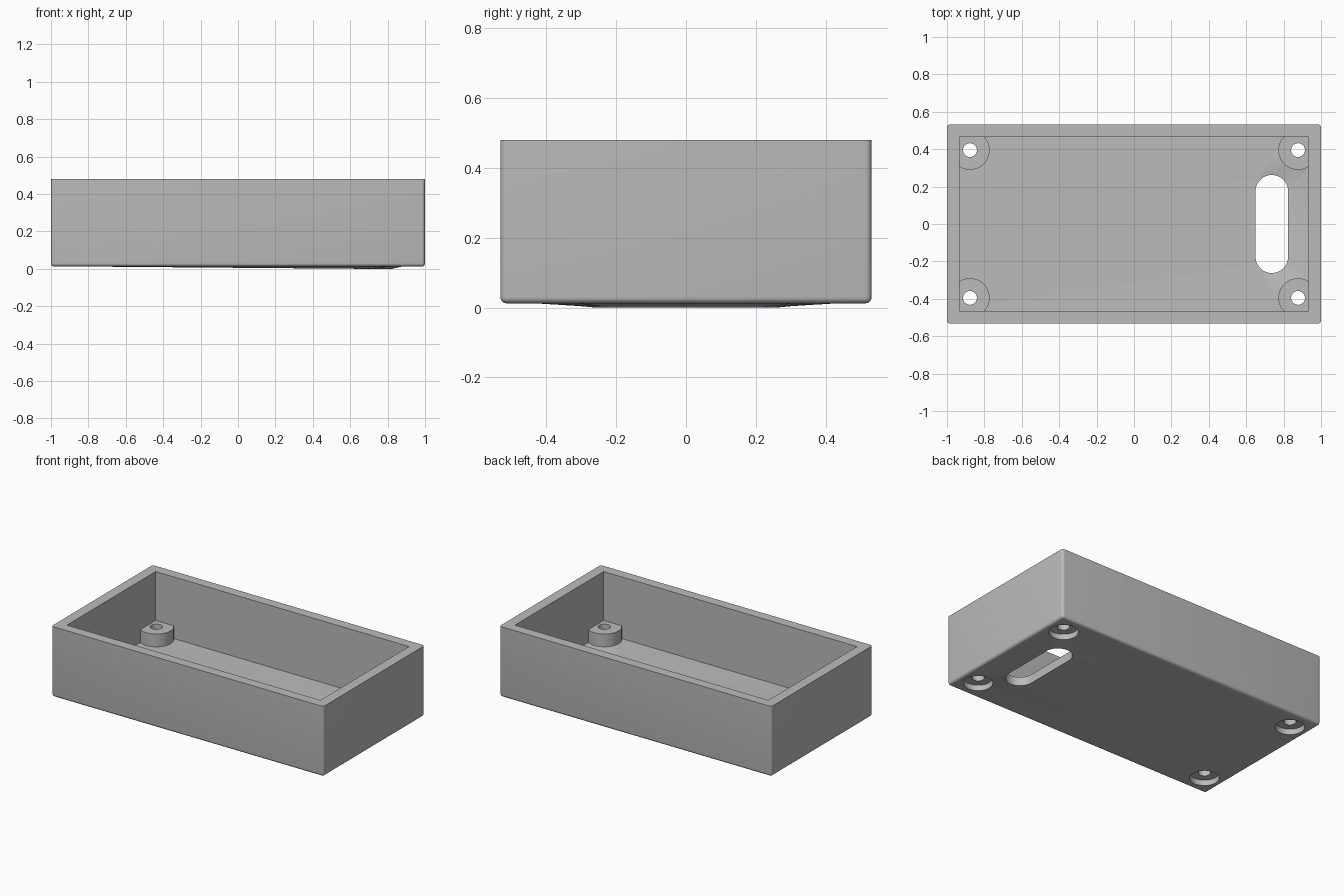
import bpy, bmesh, math
from mathutils import Matrix

if "Cube" in bpy.data.objects:
    bpy.data.objects.remove(bpy.data.objects["Cube"])

HX, HY, Z0, Z1 = 1.0, 0.532, 0.012, 0.48      # outer shell
IX, IY, FLOOR = 0.932, 0.466, 0.07            # cavity
BX, BY = 0.877, 0.395                         # screw boss centres
SLOT_X, SLOT_R, SLOT_Y = 0.737, 0.087, 0.175  # cable slot
SAG = 0.012                                   # the slot rim sits slightly low

grey = bpy.data.materials.new("light_grey_plastic")
grey.diffuse_color = (0.5, 0.5, 0.5, 1)
grey.use_nodes = True
grey.node_tree.nodes["Principled BSDF"].inputs["Base Color"].default_value = grey.diffuse_color


def finish(bm, name):
    bmesh.ops.recalc_face_normals(bm, faces=bm.faces)
    me = bpy.data.meshes.new(name)
    bm.to_mesh(me)
    bm.free()
    me.materials.append(grey)
    ob = bpy.data.objects.new(name, me)
    bpy.context.collection.objects.link(ob)
    return ob


def box(name, hx, hy, z0, z1, bevel=0):
    bm = bmesh.new()
    bmesh.ops.create_cube(bm, size=1, matrix=Matrix.Translation((0, 0, (z0 + z1) / 2))
                          @ Matrix.Diagonal((2 * hx, 2 * hy, z1 - z0, 1)))
    if bevel:  # round everything except the top rim
        mid = (z0 + z1) / 2
        edges = [e for e in bm.edges if min(v.co.z for v in e.verts) < mid]
        bmesh.ops.bevel(bm, geom=edges, offset=bevel, segments=5,
                        profile=0.5, affect='EDGES')
    return finish(bm, name)


def cylinders(name, r, z0, z1):
    """One cylinder at each of the four boss centres."""
    bm = bmesh.new()
    for sx in (-1, 1):
        for sy in (-1, 1):
            bmesh.ops.create_cone(bm, cap_ends=True, segments=48, radius1=r, radius2=r,
                                  depth=z1 - z0,
                                  matrix=Matrix.Translation((sx * BX, sy * BY, (z0 + z1) / 2)))
    return finish(bm, name)


def slot(name, z0, z1):
    bm = bmesh.new()
    n, pts = 24, []
    for side, start in ((1, 0), (-1, math.pi)):
        for i in range(n + 1):
            a = start + math.pi * i / n
            pts.append((SLOT_X + SLOT_R * math.cos(a), side * SLOT_Y + SLOT_R * math.sin(a), z0))
    face = bm.faces.new([bm.verts.new(p) for p in pts])
    ext = bmesh.ops.extrude_face_region(bm, geom=[face])['geom']
    bmesh.ops.translate(bm, vec=(0, 0, z1 - z0),
                        verts=[g for g in ext if isinstance(g, bmesh.types.BMVert)])
    return finish(bm, name)


def combine(target, tool, op):
    mod = target.modifiers.new(op, 'BOOLEAN')
    mod.operation, mod.object, mod.solver = op, tool, 'EXACT'
    bpy.context.view_layer.objects.active = target
    bpy.ops.object.modifier_apply(modifier=mod.name)
    bpy.data.objects.remove(tool)


# open tray with four corner bosses
tray = box("enclosure_tray", HX, HY, Z0, Z1, bevel=0.018)
combine(tray, box("cavity", IX, IY, FLOOR, 0.7), 'DIFFERENCE')
combine(tray, cylinders("bosses", 0.105, 0.06, 0.155), 'UNION')

# screw head recesses, screw holes and the cable slot
combine(tray, cylinders("recesses", 0.088, -0.1, Z0 + 0.037), 'DIFFERENCE')
combine(tray, cylinders("screw_holes", 0.037, -0.1, 0.3), 'DIFFERENCE')
combine(tray, slot("slot", -0.1, 0.3), 'DIFFERENCE')

# slight sag of the floor around the slot
bm = bmesh.new()
bm.from_mesh(tray.data)
bmesh.ops.triangulate(bm, faces=bm.faces)
for v in bm.verts:
    if abs(v.co.x - SLOT_X) < SLOT_R + 0.01 and abs(v.co.y) < SLOT_Y + SLOT_R + 0.01 and v.co.z < 0.2:
        v.co.z -= SAG
bm.to_mesh(tray.data)
bm.free()

for ob in bpy.context.selected_objects:
    ob.select_set(False)
tray.select_set(True)
bpy.context.view_layer.objects.active = tray
bpy.ops.object.shade_smooth_by_angle(angle=math.radians(30))
